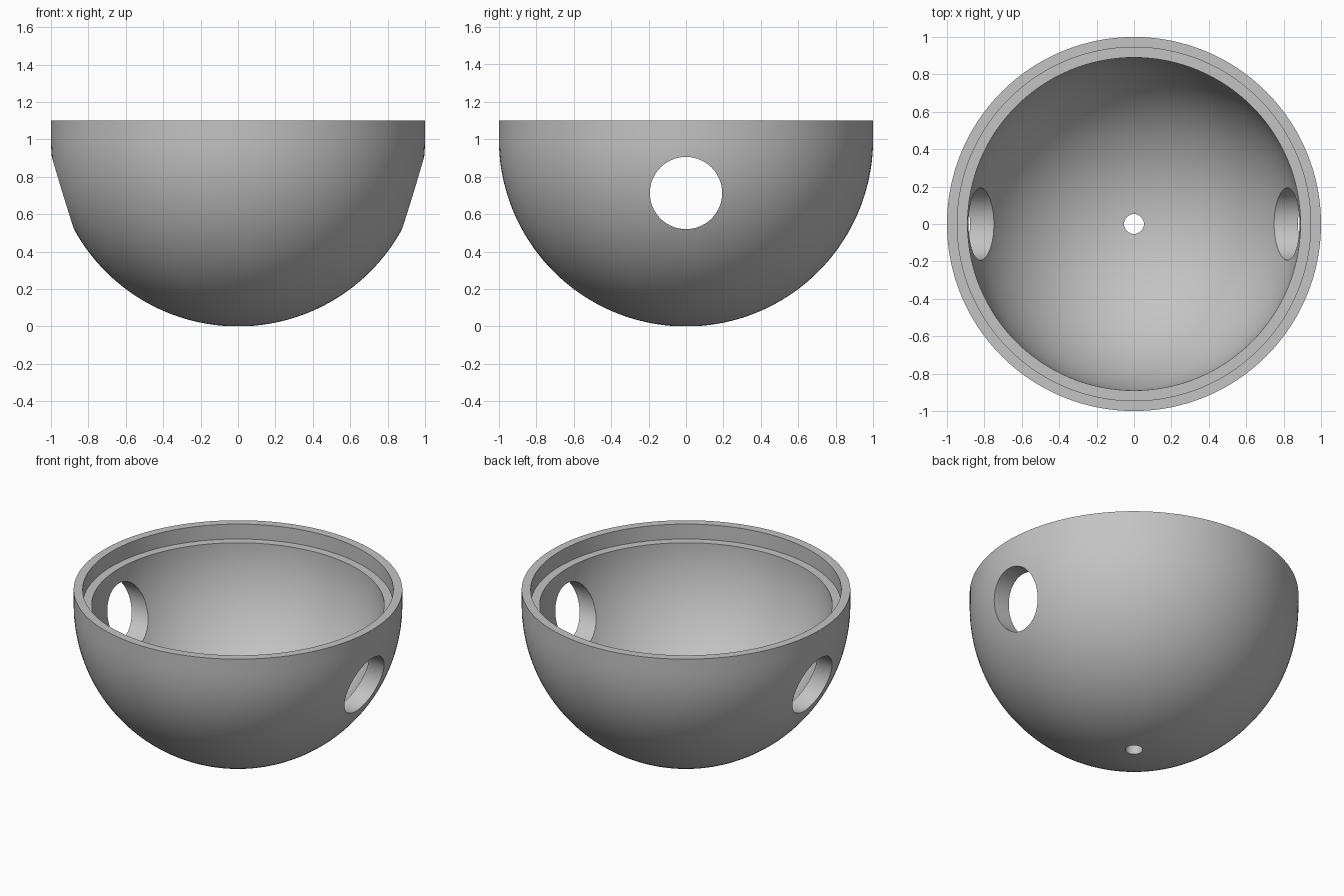
import bpy, bmesh, math
from mathutils import Matrix

cube = bpy.data.objects.get("Cube")
if cube:
    bpy.data.objects.remove(cube)

OUTER, INNER, LEDGE = 1.0, 0.89, 0.945      # radii of the shell
CENTRE_Z, RIM_Z = 1.0, 1.1                  # sphere centre and rim height
DRAIN, PORT, PORT_Z = 0.053, 0.193, 0.713   # hole sizes
SEGMENTS, RINGS = 128, 40

grey = bpy.data.materials.new("plain grey")
grey.use_nodes = True
colour = (0.55, 0.55, 0.55, 1)
grey.diffuse_color = colour
grey.node_tree.nodes["Principled BSDF"].inputs["Base Color"].default_value = colour


def make_object(name, bm):
    mesh = bpy.data.meshes.new(name)
    bmesh.ops.recalc_face_normals(bm, faces=bm.faces)
    bm.to_mesh(mesh)
    bm.free()
    mesh.materials.append(grey)
    obj = bpy.data.objects.new(name, mesh)
    bpy.context.collection.objects.link(obj)
    return obj


def arc(radius):
    """Points from the drain hole up to the sphere's equator."""
    start = math.asin(DRAIN / radius)
    angles = [start + (math.pi / 2 - start) * i / RINGS for i in range(RINGS + 1)]
    return [(radius * math.sin(a), CENTRE_Z - radius * math.cos(a)) for a in angles]


# Bowl: closed wall section with a stepped rim, turned around z
section = arc(OUTER) + [(OUTER, RIM_Z), (LEDGE, RIM_Z), (LEDGE, CENTRE_Z)] + arc(INNER)[::-1]
bm = bmesh.new()
verts = [bm.verts.new((r, 0, z)) for r, z in section]
edges = [bm.edges.new((v, verts[i - 1])) for i, v in enumerate(verts)]
bmesh.ops.spin(bm, geom=verts + edges, cent=(0, 0, 0), axis=(0, 0, 1),
               angle=math.tau, steps=SEGMENTS, use_duplicate=False)
bmesh.ops.remove_doubles(bm, verts=bm.verts, dist=1e-5)
bowl = make_object("bowl", bm)

# Side ports: one round bar cut straight through both walls
bm = bmesh.new()
bmesh.ops.create_cone(bm, cap_ends=True, segments=96, radius1=PORT, radius2=PORT, depth=3,
                      matrix=Matrix.Translation((0, 0, PORT_Z)) @ Matrix.Rotation(math.pi / 2, 4, 'Y'))
cutter = make_object("port_cutter", bm)
cutter.hide_render = True

bpy.ops.object.select_all(action='DESELECT')
bpy.context.view_layer.objects.active = bowl
bowl.select_set(True)
cut = bowl.modifiers.new("side_ports", 'BOOLEAN')
cut.operation = 'DIFFERENCE'
cut.solver = 'EXACT'
cut.object = cutter
bpy.ops.object.modifier_apply(modifier=cut.name)
bpy.data.objects.remove(cutter)

# Smooth walls with crisp rim and hole edges
bpy.ops.object.shade_smooth_by_angle(angle=math.radians(30))
